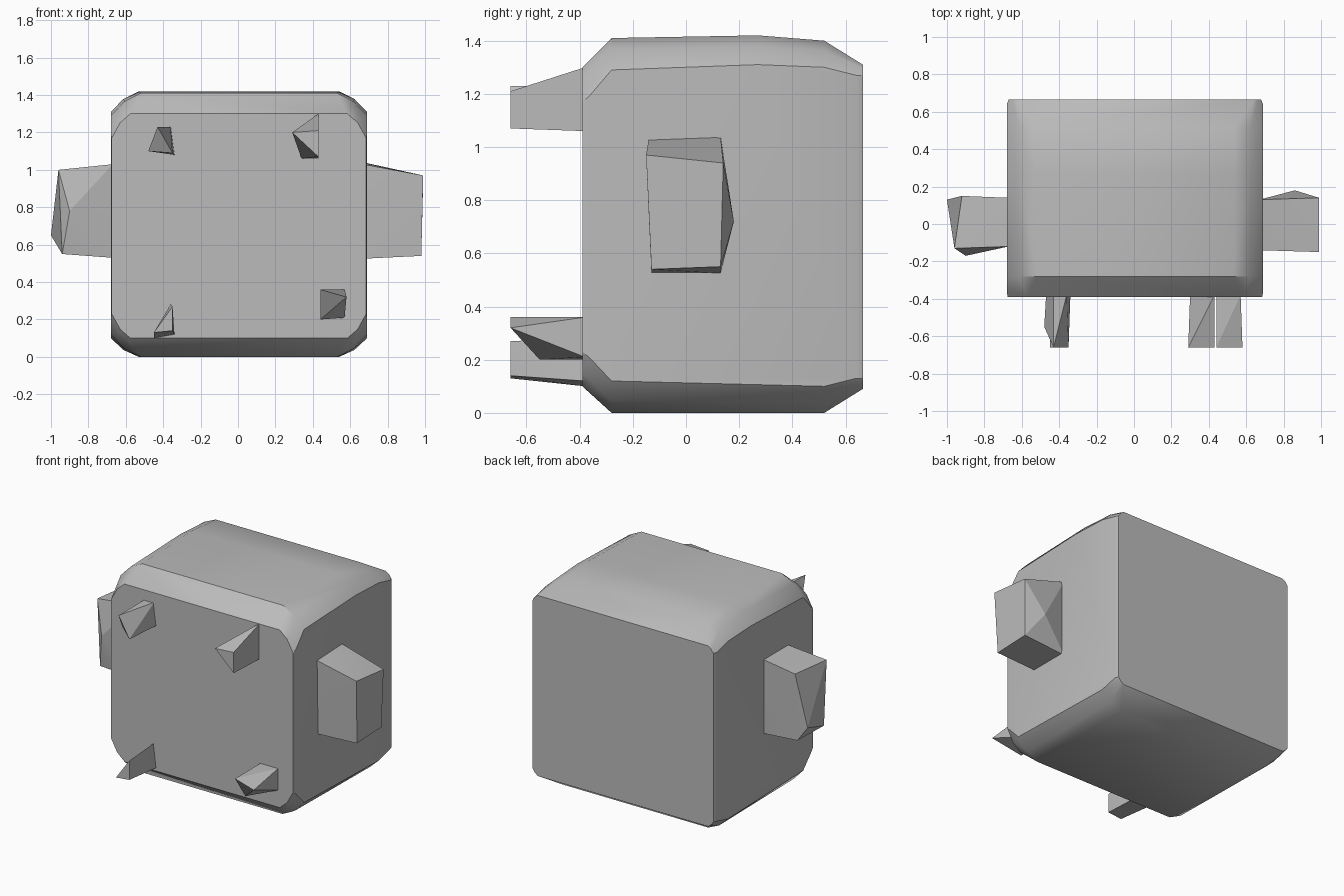
import bpy, bmesh, math

default = bpy.data.objects.get("Cube")
if default:
    bpy.data.objects.remove(default, do_unlink=True)

grey = bpy.data.materials.new("plain_grey")
grey.use_nodes = True
colour = (0.5, 0.5, 0.5, 1)
grey.diffuse_color = colour
grey.node_tree.nodes["Principled BSDF"].inputs["Base Color"].default_value = colour


def solid(name, points, smooth_angle):
    """Faceted solid wrapped around a few corner points."""
    bm = bmesh.new()
    for p in points:
        bm.verts.new(p)
    hull = bmesh.ops.convex_hull(bm, input=bm.verts)
    loose = {g for g in hull["geom_interior"] + hull["geom_unused"]
             if isinstance(g, bmesh.types.BMVert)}
    bmesh.ops.delete(bm, geom=list(loose), context="VERTS")
    bmesh.ops.dissolve_limit(bm, angle_limit=math.radians(1),
                             verts=bm.verts, edges=bm.edges)
    bmesh.ops.recalc_face_normals(bm, faces=bm.faces)
    mesh = bpy.data.meshes.new(name)
    bm.to_mesh(mesh)
    bm.free()
    mesh.materials.append(grey)
    obj = bpy.data.objects.new(name, mesh)
    bpy.context.collection.objects.link(obj)
    bpy.ops.object.select_all(action="DESELECT")
    obj.select_set(True)
    bpy.context.view_layer.objects.active = obj
    bpy.ops.object.shade_smooth_by_angle(angle=math.radians(smooth_angle))
    return obj


def section(y, half, low, high, cut_x, cut_z):
    """Rounded rectangular slice of the body at depth y."""
    points = []
    for side in (-1, 1):
        for z, inward in ((low, 1), (high, -1)):
            for across, up in ((cut_x, 0), (cut_x * 0.45, cut_z * 0.37), (0, cut_z)):
                points.append((0.005 + side * (half - across), y, z + inward * up))
    return points


# Body: slices from front to back
body = []
for slice_values in ((-0.39, 0.68, 0.10, 1.30, 0.10, 0.13),
                     (-0.365, 0.685, 0.08, 1.32, 0.10, 0.13),
                     (-0.28, 0.685, 0.0, 1.41, 0.16, 0.12),
                     (0.27, 0.685, 0.0, 1.42, 0.15, 0.11),
                     (0.52, 0.685, 0.0, 1.40, 0.15, 0.10),
                     (0.64, 0.685, 0.08, 1.32, 0.06, 0.05),
                     (0.665, 0.675, 0.09, 1.31, 0.04, 0.04)):
    body += section(*slice_values)
solid("body", body, 30)

# Side arms, rooted just inside the body
solid("left_arm", [
    (0.67, -0.14, 1.03), (0.67, 0.13, 1.04), (0.67, -0.13, 0.525), (0.67, 0.13, 0.525),
    (0.99, -0.15, 0.97), (0.99, 0.14, 0.94), (0.98, -0.13, 0.54), (0.98, 0.13, 0.55),
    (0.86, 0.18, 0.72)], 15)
solid("right_arm", [
    (-0.67, -0.12, 1.03), (-0.67, 0.14, 1.03), (-0.67, -0.12, 0.53), (-0.67, 0.14, 0.53),
    (-0.96, -0.13, 1.0), (-0.92, 0.15, 1.0), (-1.0, 0.13, 0.65),
    (-0.94, -0.13, 0.55), (-0.93, 0.14, 0.55), (-0.90, -0.17, 0.78)], 15)

# Four jagged pegs on the front
TIP, MID, ROOT = -0.66, -0.55, -0.38
solid("upper_right_peg", [
    (-0.43, TIP, 1.23), (-0.35, TIP, 1.09), (-0.48, MID, 1.10),
    (-0.36, ROOT, 1.23), (-0.34, ROOT, 1.08), (-0.47, ROOT, 1.10), (-0.43, ROOT, 1.23)], 10)
solid("upper_left_peg", [
    (0.29, TIP, 1.20), (0.43, TIP, 1.21), (0.43, TIP, 1.07),
    (0.30, ROOT, 1.20), (0.34, ROOT, 1.06), (0.43, ROOT, 1.06), (0.43, ROOT, 1.30)], 10)
solid("lower_left_peg", [
    (0.44, TIP, 0.36), (0.58, TIP, 0.32), (0.44, MID, 0.20),
    (0.44, ROOT, 0.36), (0.57, ROOT, 0.36), (0.57, ROOT, 0.21), (0.44, ROOT, 0.20)], 10)
solid("lower_right_peg", [
    (-0.45, TIP, 0.13), (-0.35, TIP, 0.27), (-0.35, TIP, 0.14),
    (-0.36, ROOT, 0.28), (-0.45, ROOT, 0.10), (-0.34, ROOT, 0.12)], 10)
